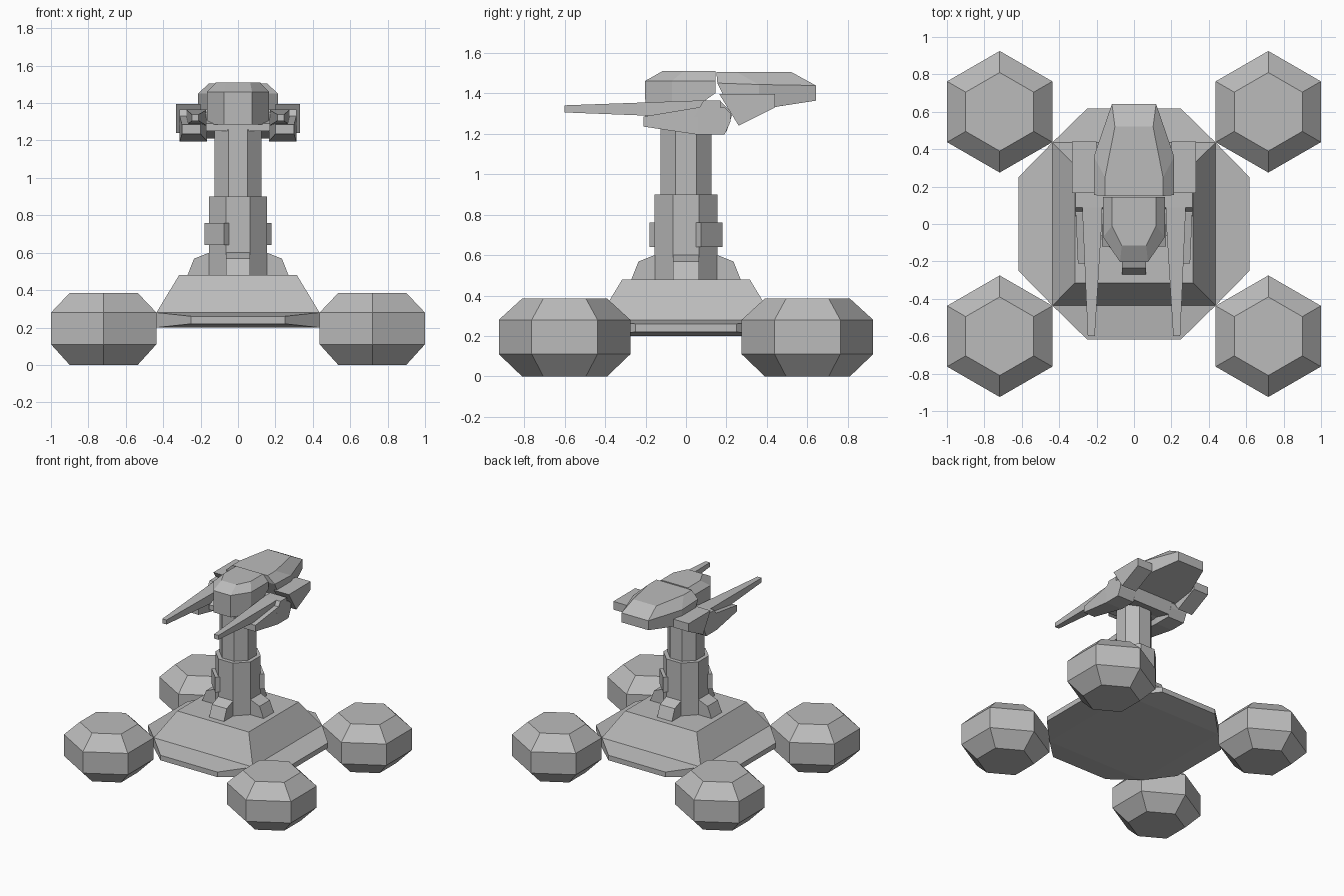
import bpy, bmesh, math
from mathutils import Matrix

cube = bpy.data.objects.get("Cube")
if cube:
    bpy.data.objects.remove(cube, do_unlink=True)

grey = bpy.data.materials.new("plain_grey")
grey.use_nodes = True
grey.diffuse_color = (0.5, 0.5, 0.5, 1)
grey.node_tree.nodes["Principled BSDF"].inputs["Base Color"].default_value = (0.5, 0.5, 0.5, 1)


def loft(name, rings, matrix=Matrix()):
    """Closed solid through rings with equal numbers of points."""
    bm = bmesh.new()
    loops = [[bm.verts.new(matrix @ Matrix.Translation(p).translation) for p in r] for r in rings]
    n = len(loops[0])
    for a, b in zip(loops, loops[1:]):
        for i in range(n):
            j = (i + 1) % n
            bm.faces.new((a[i], a[j], b[j], b[i]))
    bm.faces.new(loops[0][::-1])
    bm.faces.new(loops[-1])
    bmesh.ops.recalc_face_normals(bm, faces=bm.faces)
    me = bpy.data.meshes.new(name)
    bm.to_mesh(me)
    bm.free()
    me.materials.append(grey)
    ob = bpy.data.objects.new(name, me)
    bpy.context.collection.objects.link(ob)
    return ob


def ngon(sides, r, z, cx=0, cy=0, turn=0):
    angles = [turn + i * math.tau / sides for i in range(sides)]
    return [(cx + r * math.cos(a), cy + r * math.sin(a), z) for a in angles]


def rect(x0, x1, y0, y1, z):
    return [(x0, y0, z), (x1, y0, z), (x1, y1, z), (x0, y1, z)]


def upright(x0, x1, y, z0, z1):
    return [(x0, y, z0), (x1, y, z0), (x1, y, z1), (x0, y, z1)]


def mirrored(half):
    """Full outline from its +x half."""
    return half + [(-x, y, z) for x, y, z in reversed(half)]


def spin(angle):
    return Matrix.Rotation(angle, 4, "Z")


# Four hexagonal foot pods
pod_levels = [(0.21, 0), (0.325, 0.11), (0.325, 0.28), (0.21, 0.385)]
for side, sx in (("left", 1), ("right", -1)):
    for end, sy in (("back", 1), ("front", -1)):
        loft(f"{end}_{side}_pod",
             [ngon(6, r, z, sx * 0.718, sy * 0.6, math.pi / 6) for r, z in pod_levels])

# Base: sloped block and four tapering skirts around it
E, T = 0.436, 0.315
loft("base_block", [rect(-E, E, -E, E, 0.2), rect(-E, E, -E, E, 0.28), rect(-T, T, -T, T, 0.48)])
for k in range(4):
    loft(f"base_skirt_{k + 1}",
         [upright(-E, E, -E, 0.2, 0.28), upright(-0.25, 0.25, -0.618, 0.22, 0.26)],
         spin(k * math.pi / 2))

# Octagonal column in two stages
for name, apothem, z0, z1 in (("lower_column", 0.155, 0.46, 0.9), ("upper_column", 0.125, 0.88, 1.26)):
    r = apothem / math.cos(math.pi / 8)
    loft(name, [ngon(8, r, z, turn=math.pi / 8) for z in (z0, z1)])

# Wedge buttresses at the foot of the column
buttress = [(0.12, 0.47), (0.27, 0.48), (0.235, 0.568), (0.155, 0.6), (0.12, 0.6)]
for k in range(4):
    loft(f"column_buttress_{k + 1}",
         [[(r, t, z) for r, z in buttress] for t in (-0.065, 0.065)], spin(k * math.pi / 2))

# Two boxes on opposite diagonal faces of the column
for k in range(2):
    loft(f"column_box_{k + 1}", [rect(0.1, 0.18, -0.075, 0.075, z) for z in (0.64, 0.76)],
         spin(math.pi / 4 + k * math.pi))

# Front head
loft("front_head", [
    mirrored([(0.075, -0.2, 1.285), (0.165, -0.07, 1.285), (0.165, 0.06, 1.34), (0.165, 0.145, 1.4)]),
    mirrored([(0.075, -0.203, 1.46), (0.165, -0.07, 1.46), (0.165, 0.06, 1.46), (0.165, 0.145, 1.46)]),
    mirrored([(0.065, -0.115, 1.51), (0.118, -0.01, 1.51), (0.118, 0.06, 1.51), (0.118, 0.145, 1.51)])])

# Rear canopy with a rising underside
loft("rear_canopy", [
    mirrored([(0.215, 0.23, 1.3), (0.215, 0.36, 1.32), (0.118, 0.642, 1.363)]),
    mirrored([(0.215, 0.155, 1.45), (0.215, 0.36, 1.443), (0.118, 0.642, 1.438)]),
    mirrored([(0.155, 0.15, 1.505), (0.155, 0.25, 1.505), (0.102, 0.52, 1.505)])])

# Plate joining head, canopy and arms over the column
plate = [(-0.12, 1.25), (0.06, 1.25), (0.2, 1.21), (0.23, 1.3), (0.17, 1.36), (0.06, 1.35), (-0.12, 1.29)]
loft("head_plate", [[(x, y, z) for y, z in plate] for x in (-0.17, 0.17)])

side_pod = [(0.165, 1.395), (0.44, 1.395), (0.44, 1.33), (0.26, 1.24)]
for side, s in (("left", 1), ("right", -1)):
    flip = Matrix.Scale(s, 4, (1, 0, 0))
    # Lower support arm
    loft(f"{side}_arm", [
        upright(0.2, 0.3, -0.21, 1.235, 1.285),
        upright(0.165, 0.312, 0.06, 1.195, 1.33),
        upright(0.165, 0.312, 0.19, 1.195, 1.33),
        upright(0.165, 0.312, 0.22, 1.26, 1.3)], flip)
    # Mount behind the barrel
    loft(f"{side}_barrel_mount", [
        upright(0.165, 0.312, 0.04, 1.28, 1.285),
        upright(0.165, 0.312, 0.088, 1.28, 1.365),
        upright(0.165, 0.312, 0.17, 1.28, 1.365)], flip)
    # Long tapering barrel
    loft(f"{side}_barrel", [
        upright(0.21, 0.247, -0.6, 1.305, 1.34),
        upright(0.17, 0.275, 0.04, 1.28, 1.363),
        upright(0.17, 0.275, 0.09, 1.29, 1.365)], flip)
    # Side pod beside the canopy
    loft(f"{side}_side_pod", [[(x, y, z) for y, z in side_pod] for x in (0.2, 0.332)], flip)
